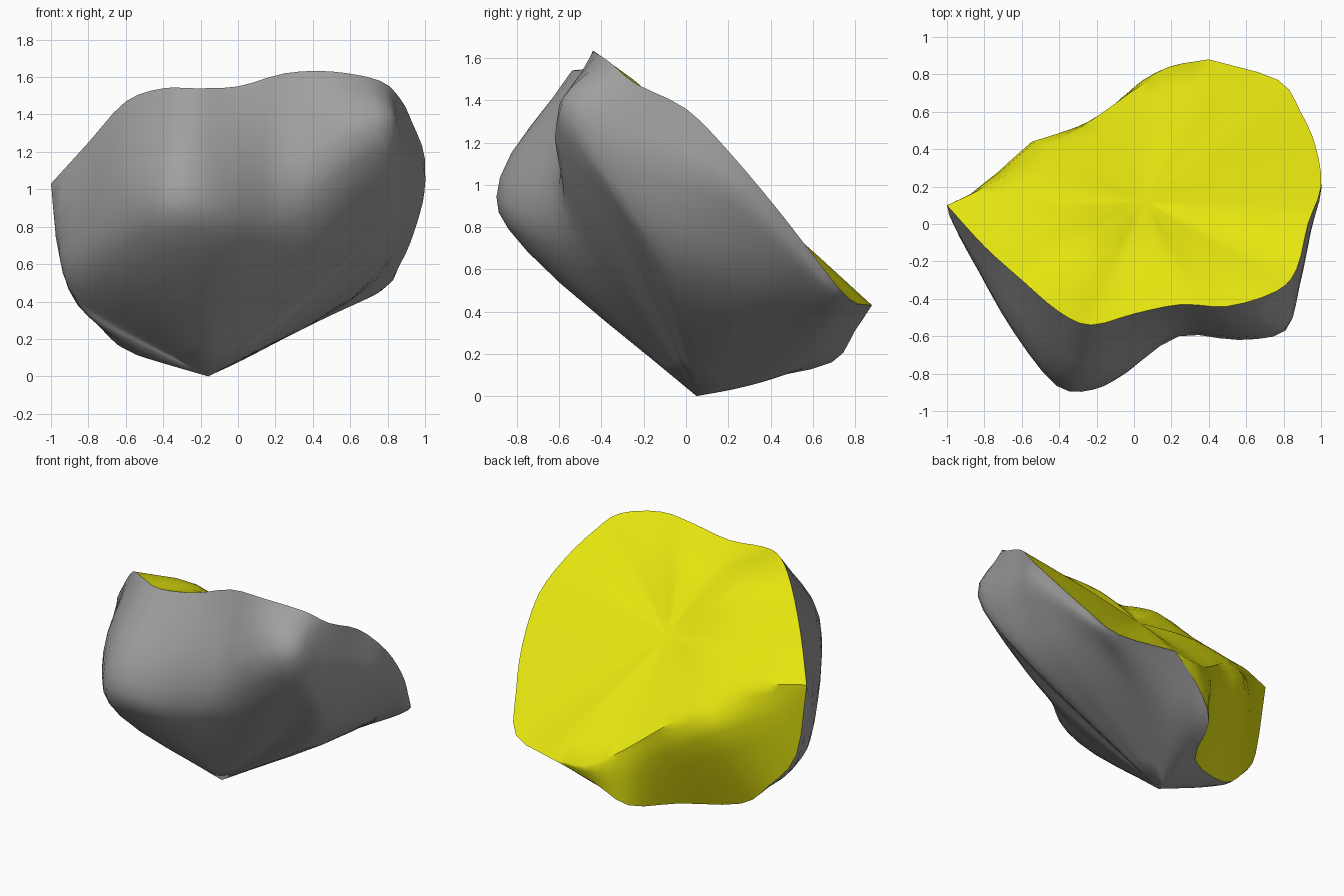
import bpy
import bmesh
from math import radians
from mathutils import Vector

default_cube = bpy.data.objects.get("Cube")
if default_cube:
    bpy.data.objects.remove(default_cube, do_unlink=True)


def make_material(name, colour):
    material = bpy.data.materials.new(name)
    material.use_nodes = True
    material.diffuse_color = colour
    shader = next(n for n in material.node_tree.nodes if n.type == 'BSDF_PRINCIPLED')
    shader.inputs["Base Color"].default_value = colour
    shader.inputs["Roughness"].default_value = 0.8
    return material


def points(*coordinates):
    return [Vector(c) for c in coordinates]


def smooth_path(controls, steps, closed=False):
    """Resample a run of points with a Catmull-Rom curve."""
    if closed:
        padded = [controls[-1], *controls, controls[0], controls[1]]
    else:
        padded = [controls[0] * 2 - controls[1], *controls, controls[-1] * 2 - controls[-2]]
    result = []
    for a, b, c, d in zip(padded, padded[1:], padded[2:], padded[3:]):
        for step in range(steps):
            t = step / steps
            result.append((b * 2 + (c - a) * t + (a * 2 - b * 5 + c * 4 - d) * t * t
                           + (b * 3 - a - c * 3 + d) * t * t * t) / 2)
    return result if closed else result + [controls[-1]]


# Broken rim of the outer crust: left corner, front, right, back, then lower left edge
rim = points(
    (-1, .1, 1.03), (-.8, -.12, 1.25), (-.6, -.3, 1.47), (-.4, -.47, 1.54),
    (-.23, -.54, 1.54), (0, -.48, 1.55), (.25, -.43, 1.62), (.5, -.44, 1.63),
    (.76, -.36, 1.58), (.87, -.24, 1.48), (.93, 0, 1.36), (1, .2, 1.16),
    (.97, .42, .9), (.89, .6, .67), (.77, .77, .46), (.4, .88, .43),
    (.15, .8, .31), (-.04, .69, .16), (-.2, .36, .09), (-.57, .21, .13),
    (-.76, .18, .29), (-.92, .1, .52))

# Widest part of the crust, with two lobes at the front
belly = points(
    (-.97, .02, .8), (-.83, -.25, .85), (-.64, -.57, 1), (-.41, -.85, 1.03),
    (-.22, -.87, 1.03), (-.04, -.79, .98), (.24, -.6, 1), (.56, -.62, 1.22),
    (.81, -.57, 1.32), (.87, -.34, 1.1), (.93, -.03, 1), (.97, .2, .92),
    (.91, .42, .72), (.83, .58, .56), (.7, .7, .42), (.32, .7, .29),
    (.1, .65, .19), (-.06, .53, .12), (-.21, .29, .07), (-.53, .17, .11),
    (-.72, .14, .25), (-.89, .06, .44))

# Shoulder where the crust turns under
keel = points(
    (-.85, -.02, .42), (-.74, -.22, .48), (-.58, -.48, .57), (-.39, -.71, .66),
    (-.21, -.74, .68), (-.03, -.62, .62), (.2, -.43, .59), (.43, -.36, .66),
    (.65, -.27, .76), (.67, -.1, .58), (.68, .1, .52), (.66, .25, .47),
    (.6, .38, .41), (.5, .48, .34), (.4, .52, .28), (.2, .5, .18),
    (.02, .4, .09), (-.1, .3, .05), (-.2, .17, .03), (-.4, .13, .07),
    (-.56, .09, .15), (-.73, .03, .28))
foot = Vector((-.16, .05, 0))

# Ridge between the two broken faces, from the back round to the left corner
ridge = points((.2, .84, .43), (.02, .73, .52), (-.19, .58, .68),
               (-.44, .41, .87), (-.67, .27, .98), (-.85, .17, 1.02))
core_centre = Vector((.06, .12, 1.1))
corner = len(rim) - len(ridge) - 1

CRUST, CORE = 0, 1
AROUND = 3
bm = bmesh.new()


def loft(columns, material_index, closed):
    """Skin neighbouring columns of points."""
    grid = [[bm.verts.new(p) for p in column] for column in columns]
    if closed:
        grid.append(grid[0])
    for left, right in zip(grid, grid[1:]):
        for a, b, c, d in zip(left, right, right[1:], left[1:]):
            face = bm.faces.new((a, b, c, d))
            face.material_index = material_index


# Outer crust, with sharp corners where the two broken faces meet its rim
upper_rim = smooth_path(rim[:corner + 1], AROUND)
lower_rim = smooth_path(rim[corner:] + [rim[0]], AROUND)
rim_loop = upper_rim[:-1] + lower_rim[:-1]
belly_loop = smooth_path(belly, AROUND, True)
keel_loop = smooth_path(keel, AROUND, True)
loft([smooth_path([r, b, k, foot], 4)
      for r, b, k in zip(rim_loop, belly_loop, keel_loop)], CRUST, True)

# Broad upper broken face, rising towards the front left
ridge_line = smooth_path([rim[corner], *ridge, rim[0]], AROUND)
rise_direction = Vector((-.45, -.75, 0))
columns = []
for p in upper_rim[:-1] + ridge_line[:-1]:
    lift = .01 + .15 * max(0, (p - core_centre).dot(rise_direction))
    middle = p.lerp(core_centre, .5) + Vector((0, 0, lift))
    columns.append(smooth_path([p, middle, core_centre], 3))
loft(columns, CORE, True)

# Smaller lower broken face, swelling outward below the left half of the ridge
swell = Vector((-.06, .1, .09))
swell_amounts = [0, .1, .1, .3, 1, .4, .1, 0]
columns = []
for i, (low, high) in enumerate(zip(lower_rim, ridge_line)):
    section, part = divmod(i, AROUND)
    before = swell_amounts[section]
    after = swell_amounts[min(section + 1, len(ridge) + 1)]
    amount = before + (after - before) * part / AROUND
    columns.append(smooth_path([high, low.lerp(high, .65) + swell * amount, low], 3))
loft(columns, CORE, False)

# Weld the pieces and keep the broken edges crisp
bmesh.ops.remove_doubles(bm, verts=bm.verts, dist=.0005)
bmesh.ops.dissolve_degenerate(bm, dist=.0001, edges=bm.edges)
bmesh.ops.triangulate(bm, faces=[f for f in bm.faces if len(f.verts) > 3])
bmesh.ops.recalc_face_normals(bm, faces=bm.faces)
for face in bm.faces:
    face.smooth = True
for edge in bm.edges:
    same_part = len({f.material_index for f in edge.link_faces}) == 1
    edge.smooth = same_part and edge.calc_face_angle(0) < radians(45)

mesh = bpy.data.meshes.new("split_boulder")
bm.to_mesh(mesh)
bm.free()
mesh.materials.append(make_material("stone grey", (.35, .35, .35, 1)))
mesh.materials.append(make_material("bright yellow", (.78, .78, .005, 1)))
boulder = bpy.data.objects.new("split_boulder", mesh)
bpy.context.collection.objects.link(boulder)
